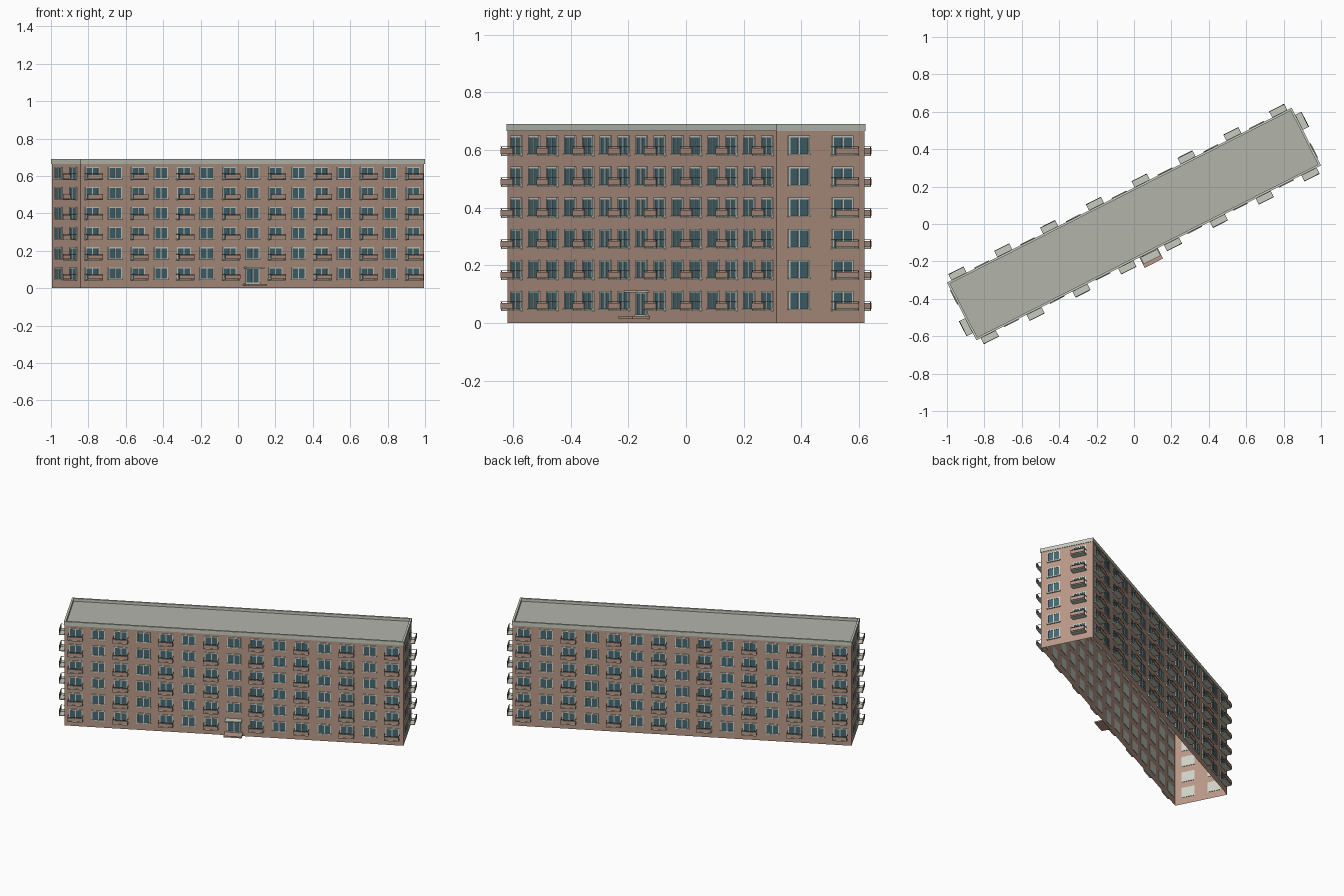
import bpy, bmesh, math
from mathutils import Matrix, Vector

if "Cube" in bpy.data.objects:
    bpy.data.objects.remove(bpy.data.objects["Cube"])

THETA = math.radians(26.9)      # building stands diagonally on the grid
L, W, H = 2.06, 0.34, 0.665     # wall length, width and height
FLOORS, STEP, Z0 = 6, 0.1075, 0.045
WIN_W, WIN_H = 0.082, 0.067


def material(name, rgb):
    m = bpy.data.materials.new(name)
    m.diffuse_color = (*rgb, 1)
    m.use_nodes = True
    m.node_tree.nodes["Principled BSDF"].inputs["Base Color"].default_value = m.diffuse_color
    return m


BRICK = material("brown brick", (0.49, 0.32, 0.25))
TRIM = material("pale trim", (0.57, 0.60, 0.52))
ROOF = material("grey roof", (0.45, 0.46, 0.41))
FRAME = material("window frame", (0.63, 0.66, 0.59))
GLASS = material("teal glass", (0.062, 0.14, 0.17))
DARK = material("dark rail", (0.10, 0.085, 0.075))

parts = {}


def part(name, mat):
    if name not in parts:
        parts[name] = (bmesh.new(), mat)
    return parts[name][0]


def box(name, mat, lo, hi, turn=0):
    """Box between two corners, turned about z onto one side of the building."""
    lo, hi = Vector(lo), Vector(hi)
    mtx = (Matrix.Rotation(THETA + turn, 4, 'Z') @ Matrix.Translation((lo + hi) / 2)
           @ Matrix.Diagonal((*(hi - lo), 1)))
    return bmesh.ops.create_cube(part(name, mat), size=1, matrix=mtx)["verts"]


class Side:
    """One facade: s runs to the right, out is measured away from the wall."""

    def __init__(self, turn, half):
        self.turn, self.half = math.radians(turn), half

    def box(self, name, mat, s, out, z):
        box(name, mat, (s[0], -self.half - out[1], z[0]),
            (s[1], -self.half - out[0], z[1]), self.turn)


def window(side, s, z, h=WIN_H):
    a, b, t = s - WIN_W / 2, s + WIN_W / 2, 0.006
    # backing plate, raised border and centre bar
    side.box("window_frames", FRAME, (a, b), (-0.003, 0.002), (z, z + h))
    for x0, x1 in ((a, a + t), (s - t / 2, s + t / 2), (b - t, b)):
        side.box("window_frames", FRAME, (x0, x1), (0, 0.005), (z, z + h))
    side.box("window_frames", FRAME, (a, b), (0, 0.005), (z + h - t, z + h))
    side.box("window_sills", FRAME, (a - 0.003, b + 0.003), (0, 0.008), (z, z + t))
    # two panes
    for x0, x1 in ((a + t, s - t / 2), (s + t / 2, b - t)):
        side.box("window_glass", GLASS, (x0, x1), (0.001, 0.003), (z + t, z + h - t))


def balcony(side, s, z):
    a, b, d = s - 0.045, s + 0.045, 0.04
    side.box("balcony_slabs", TRIM, (a, b), (0, d - 0.002), (z - 0.003, z + 0.002))
    side.box("balcony_panels", BRICK, (a, b), (d - 0.004, d), (z + 0.004, z + 0.025))
    side.box("balcony_rails", DARK, (a, b), (d - 0.004, d), (z + 0.028, z + 0.030))
    for x in (a, b - 0.002):
        side.box("balcony_rails", DARK, (x, x + 0.002), (d - 0.004, d - 0.002), (z, z + 0.029))
        side.box("balcony_rails", DARK, (x, x + 0.002), (0, d), (z + 0.028, z + 0.030))


# Walls: an open shell without floor or lid
verts = box("walls", BRICK, (-L / 2, -W / 2, 0), (L / 2, W / 2, H))
bm = part("walls", BRICK)
bmesh.ops.delete(bm, geom=[f for f in bm.faces if abs(f.normal.z) > 0.9], context='FACES_ONLY')

# Roof deck and raised parapet
box("roof_deck", ROOF, (-L / 2, -W / 2, H), (L / 2, W / 2, H + 0.007))
for turn, half, length in ((0, W / 2, L), (90, L / 2, W), (180, W / 2, L), (270, L / 2, W)):
    Side(turn, half).box("parapet", TRIM, (-length / 2 - 0.003, length / 2 + 0.003),
                         (-0.009, 0.003), (H, 0.69))

# Windows and balconies on all four sides
front = Side(0, W / 2)
for floor in range(FLOORS):
    z = Z0 + floor * STEP
    for turn in (0, 180):
        side = Side(turn, W / 2)
        for i in range(15):
            s = (i - 7) * L / 15
            if turn == 0 and floor == 0 and i == 7:
                window(side, s, 0.024, 0.084)      # glazed entrance door
                continue
            window(side, s, z)
            if i % 2 == 0:
                balcony(side, s, z)
    for turn in (90, 270):
        side = Side(turn, L / 2)
        window(side, -W / 4, z)
        window(side, W / 4, z)
        balcony(side, W / 4, z)

# Entrance landing and canopy
front.box("entrance_landing", BRICK, (-0.055, 0.055), (0, 0.065), (0.015, 0.024))
front.box("entrance_canopy", TRIM, (-0.05, 0.05), (0, 0.045), (0.106, 0.113))

# Turn every part into an object
for name, (bm, mat) in parts.items():
    mesh = bpy.data.meshes.new(name)
    bm.to_mesh(mesh)
    bm.free()
    mesh.materials.append(mat)
    bpy.context.collection.objects.link(bpy.data.objects.new(name, mesh))
